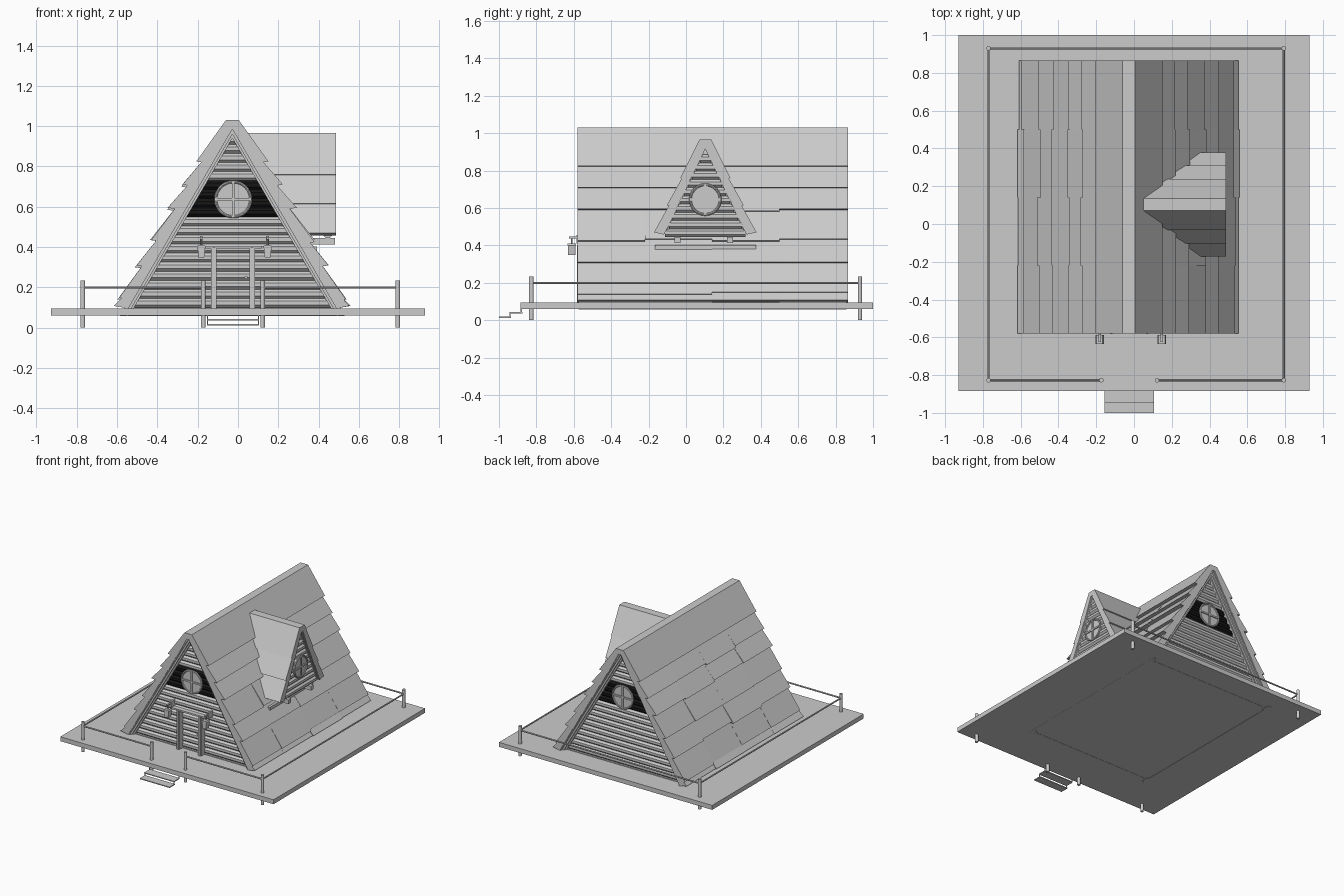
import bpy, math, random
import bmesh

random.seed(4)
if "Cube" in bpy.data.objects:
    bpy.data.objects.remove(bpy.data.objects["Cube"])


def material(name, value):
    m = bpy.data.materials.new(name)
    m.use_nodes = True
    col = (value, value, value, 1)
    m.diffuse_color = col
    m.node_tree.nodes["Principled BSDF"].inputs["Base Color"].default_value = col
    return m


GREY = material("light grey", 0.6)
BLACK = material("charcoal", 0.008)


def prism(name, pts, a, b, axis="y", mat=GREY):
    """Extrude a 2D outline from a to b along an axis."""
    def place(u, w, t):
        return {"x": (t, u, w), "y": (u, t, w), "z": (u, w, t)}[axis]
    bm = bmesh.new()
    lo = [bm.verts.new(place(u, w, a)) for u, w in pts]
    hi = [bm.verts.new(place(u, w, b)) for u, w in pts]
    n = len(pts)
    bm.faces.new(lo)
    bm.faces.new(hi)
    for i in range(n):
        j = (i + 1) % n
        bm.faces.new((lo[i], lo[j], hi[j], hi[i]))
    bmesh.ops.recalc_face_normals(bm, faces=bm.faces)
    me = bpy.data.meshes.new(name)
    bm.to_mesh(me)
    bm.free()
    me.materials.append(mat)
    ob = bpy.data.objects.new(name, me)
    bpy.context.collection.objects.link(ob)


def box(name, x0, x1, y0, y1, z0, z1):
    prism(name, [(x0, y0), (x1, y0), (x1, y1), (x0, y1)], z0, z1, "z")


def rod(name, u, w, r, a, b, axis, sides=12, mat=GREY):
    """Round bar along an axis, centred on (u, w) in the other two."""
    step = 2 * math.pi / sides
    pts = [(u + r * math.cos((i + .5) * step), w + r * math.sin((i + .5) * step))
           for i in range(sides)]
    prism(name, pts, a, b, axis, mat)


def mirrored(c, pts, s):
    return [(c + s * u, w) for u, w in pts]


def round_window(name, c, z, r, face, out, axis):
    """Disc, ring and cross bars; 'out' is the outward sign along the axis."""
    rod(name + "_pane", c, z, r, face - out * .04, face, axis, 32)
    loc = (c, face, z) if axis == "y" else (face, c, z)
    rot = (math.pi / 2, 0, 0) if axis == "y" else (0, math.pi / 2, 0)
    bpy.ops.mesh.primitive_torus_add(location=loc, rotation=rot, major_radius=r,
                                     minor_radius=.007, major_segments=32, minor_segments=8)
    ring = bpy.context.object
    ring.name = name + "_ring"
    ring.data.materials.append(GREY)
    bpy.ops.object.shade_smooth_by_angle()
    for part, hw, hh in (("_upright", .006, r), ("_crossbar", r, .006)):
        prism(name + part, [(c - hw, z - hh), (c + hw, z - hh), (c + hw, z + hh), (c - hw, z + hh)],
              face - out * .01, face + out * .008, axis)


def shingle(name, c, s, w, zt, zb, a, b, axis, lift):
    """Wedge lying on the slope w(z), lifted at its lower edge."""
    pts = [(w(zt) - .01, zt), (w(zt) + .03, zt), (w(zb) + lift, zb), (w(zb) - .01, zb - .012)]
    prism(name, mirrored(c, pts, s), a, b, axis)


def top_panels(name, c, w, peak, zb, a, b, axis, lift):
    """Both uppermost roof panels with the narrow flat ridge between them."""
    pts = [(.032, peak), (w(zb) + lift, zb), (w(zb) - .01, zb - .012), (.01, peak - .04)]
    prism(name, mirrored(c, pts, 1) + mirrored(c, pts[::-1], -1), a, b, axis)


# Deck and steps
CX = -.028
box("deck", -.928, .928, -.884, 1.0, .06, .095)
box("upper_step", -.155, .105, -.945, -.875, .036, .043)
box("lower_step", -.155, .105, -1.0, -.935, .012, .019)
for x in (-.155, .1):
    box("step_side", x, x + .005, -.943, -.937, .012, .04)
    box("step_side", x, x + .005, -.884, -.878, .036, .062)

# Fence
L, R, F, B = -.77, .793, -.827, .93
for x, y in ((L, F), (R, F), (L, B), (R, B), (-.173, F), (.122, F)):
    rod("fence_post", x, y, .012, 0, .235, "z")
for a, b, y in ((L, -.173, F), (.122, R, F), (L, R, B)):
    rod("fence_rail", y, .2, .006, a, b, "x", 8)
for x in (L, R):
    rod("fence_rail", x, .2, .006, F, B, "y", 8)


# Main roof
def half(z):
    return .58 * (1.02 - z)


SILL = .0585
rows = [.825, .71, .595, .435, .31, .15, .108]
lifts = [.07, .072, .066, .062, .056, .056]
cuts = [-.58, -.22, .14, .5, .865]
top_panels("top_roof_panels", CX, half, 1.03, rows[0], cuts[0], cuts[-1], "y", .066)
for s in (-1, 1):
    slab = [(0, .985), (0, 1.02), (half(SILL), SILL), (half(SILL) - .02, SILL)]
    prism("roof_slab", mirrored(CX, slab, s), -.575, .857)
    for top, bottom, lift in zip(rows, rows[1:], lifts):
        for a, b in zip(cuts, cuts[1:]):
            zb = max(bottom - random.choice((0, 0, .01)), .108)
            shingle("roof_shingle", CX, s, half, top + .03, zb, a, b, "y",
                    lift + random.uniform(-.005, .005))

# Gable ends: sill, backing, logs, trim and round window
for out, y in ((-1, -.515), (1, .795)):
    sill = y + out * .016
    box("gable_sill", CX - .52, CX + .52, sill - .008, sill + .008, SILL, .1)
    prism("gable_backing", [(CX - .505, .09), (CX + .505, .09), (CX, .97)], y, y - out * .02)
    for i in range(19):
        z = .1225 + i * .045
        reach = .58 * (.965 - z)
        rod("gable_log", y, z, .0243, CX - reach, CX + reach, "x", 8,
            BLACK if .55 < z < .73 else GREY)
    for s in (-1, 1):
        trim = [(0, .96), (0, 1.0), (.58 * .9415, SILL), (.58 * .9015, SILL)]
        prism("gable_trim", mirrored(CX, trim, s), y - out * .01, y + out * .05)
        inner = [(0, .94), (0, .965), (.58 * .87, .095), (.58 * .845, .095)]
        prism("inner_gable_trim", mirrored(CX, inner, s), y - out * .01, y + out * .035)
    round_window("gable_window", CX + .004, .637, .087, y + out * .025, out, "y")

# Door frame
for x in (-.12, .07):
    box("door_post", x - .014, x + .014, -.575, -.52, .09, .4)
    box("door_post_fillet", x - .005, x + .005, -.582, -.575, .09, .4)
box("door_lintel", -.18, .12, -.57, -.52, .392, .405)
rod("door_knob", .04, .25, .008, -.565, -.52, "y", 8)

# Lanterns
for x in (-.182, .147):
    box("lantern_arm", x - .006, x + .006, -.625, -.53, .437, .447)
    box("lantern_wall_plate", x - .007, x + .007, -.585, -.53, .41, .455)
    rod("lantern_hook", x, -.61, .004, .4, .44, "z", 8)
    prism("lantern_cap", [(x - .022, .4), (x + .022, .4), (x + .016, .41), (x - .016, .41)],
          -.634, -.588)
    prism("lantern_body", [(x - .014, .348), (x + .014, .348), (x + .02, .4), (x - .02, .4)],
          -.631, -.591)

# Dormer roof
DY, DF = .103, .486


def dormer_half(z):
    return .475 * (.955 - z)


def roof_x(z):
    return CX + half(z)


dormer_rows = [.76, .615, .47]
top_panels("dormer_top_panels", DY, dormer_half, .965, dormer_rows[0], -.01, DF, "x", .042)
for s in (-1, 1):
    for top, bottom in zip(dormer_rows, dormer_rows[1:]):
        zt = top + .025
        shingle("dormer_shingle", DY, s, dormer_half, zt, bottom, roof_x(zt) - .02, DF, "x", .044)
    slab = [(0, .92), (0, .955), (dormer_half(.46), .46), (dormer_half(.46) - .016, .46)]
    prism("dormer_roof_slab", mirrored(DY, slab, s), .01, DF - .004, "x")
    trim = [(0, .915), (0, .945), (.475 * .485, .46), (.475 * .455, .46)]
    prism("dormer_trim", mirrored(DY, trim, s), .42, .475, "x")

# Dormer wall
prism("dormer_backing", [(DY - .22, .46), (DY + .22, .46), (DY, .92)], .2, .44, "x")
for i in range(10):
    z = .467 + i * .044
    reach = .475 * (.922 - z)
    rod("dormer_log", .445, z, .0238, DY - reach, DY + reach, "y", 8)
round_window("dormer_window", DY, .645, .08, .474, 1, "x")

# Beam and brackets under the dormer
box("dormer_beam", .33, .392, -.165, .375, .378, .403)
for y in (-.045, .235):
    box("dormer_bracket", .33, .482, y - .016, y + .016, .414, .446)
